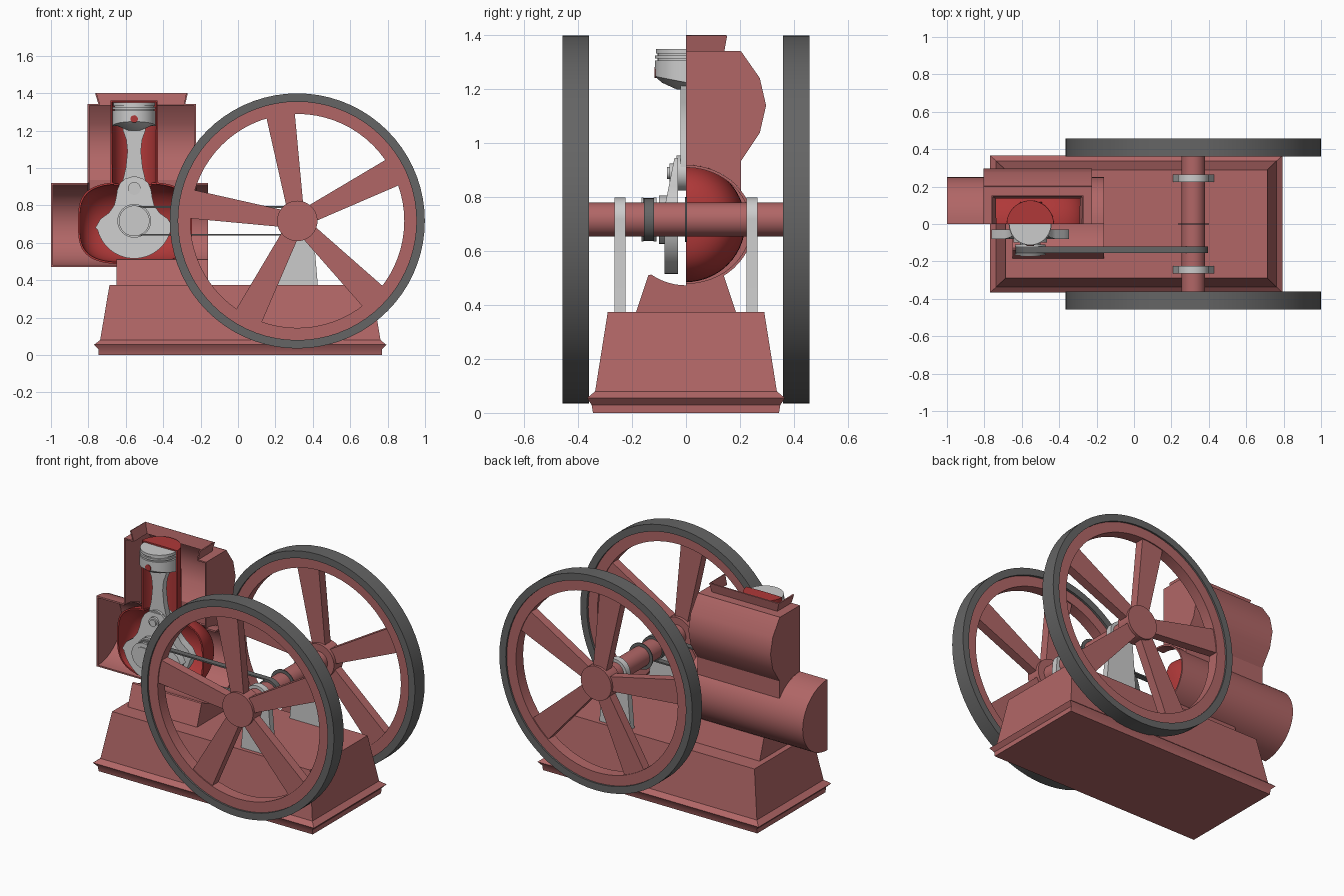
import bpy, bmesh
from math import sin, cos, pi, radians, hypot, sqrt

if "Cube" in bpy.data.objects:
    bpy.data.objects.remove(bpy.data.objects["Cube"])


def material(name, rgb):
    m = bpy.data.materials.new(name)
    m.diffuse_color = (*rgb, 1)
    m.use_nodes = True
    m.node_tree.nodes["Principled BSDF"].inputs["Base Color"].default_value = m.diffuse_color
    return m


PAINT = material("red_paint", (0.44, 0.134, 0.134))
BRIGHT = material("bright_red", (0.43, 0.04, 0.04))
DARK = material("dark_grey", (0.13, 0.13, 0.13))
STEEL = material("steel_grey", (0.58, 0.58, 0.58))


def make(name, verts, faces, mat=STEEL, thick=0, angle=30):
    bm = bmesh.new()
    vs = [bm.verts.new(v) for v in verts]
    for f in faces:
        bm.faces.new([vs[i] for i in f])
    bmesh.ops.remove_doubles(bm, verts=bm.verts, dist=1e-5)
    bmesh.ops.recalc_face_normals(bm, faces=bm.faces)
    me = bpy.data.meshes.new(name)
    bm.to_mesh(me)
    bm.free()
    ob = bpy.data.objects.new(name, me)
    bpy.context.collection.objects.link(ob)
    me.materials.append(mat)
    bpy.ops.object.select_all(action='DESELECT')
    ob.select_set(True)
    bpy.context.view_layer.objects.active = ob
    if thick:
        s = ob.modifiers.new("shell", 'SOLIDIFY')
        s.thickness, s.offset = thick, 0
        bpy.ops.object.modifier_apply(modifier=s.name)
    bpy.ops.object.shade_smooth_by_angle(angle=radians(angle))
    return ob


def grid(name, rows, mat=STEEL, wrap=False, loop=False, caps=False, thick=0, skip=None):
    """Skin a list of point rows; wrap closes each row, loop joins last row to first."""
    n, m = len(rows), len(rows[0])
    verts = [v for r in rows for v in r]
    faces = []
    for i in range(n if loop else n - 1):
        for j in range(m if wrap else m - 1):
            k, l = (i + 1) % n, (j + 1) % m
            f = (i * m + j, i * m + l, k * m + l, k * m + j)
            c = [sum(verts[q][a] for q in f) / 4 for a in range(3)]
            if not (skip and skip(*c)):
                faces.append(f)
    if caps:
        faces += [tuple(range(m)), tuple(range((n - 1) * m, n * m))]
    return make(name, verts, faces, mat, thick)


def prism(name, pts, axis, a, b, mat=STEEL):
    """Extrude a polygon: axis x takes (y, z) points, axis y takes (x, z) points."""
    put = (lambda p, d: (d, p[0], p[1])) if axis == 'x' else (lambda p, d: (p[0], d, p[1]))
    return grid(name, [[put(p, d) for p in pts] for d in (a, b)], mat, wrap=True, caps=True)


def arc(cx, cz, rx, rz, a0, a1, n):
    return [(cx + rx * cos(radians(a0 + (a1 - a0) * i / n)),
             cz + rz * sin(radians(a0 + (a1 - a0) * i / n))) for i in range(n + 1)]


def cyl(name, x, z, r, y0, y1, mat=STEEL, n=40):
    return prism(name, arc(x, z, r, r, 0, 360, n)[:-1], 'y', y0, y1, mat)


def ring(name, x, z, profile, mat=STEEL, n=72):
    """Revolve a closed (radius, y) profile about a y axis."""
    rows = [[(px, y, pz) for px, pz in arc(x, z, r, r, 0, 360, n)[:-1]] for r, y in profile]
    return grid(name, rows, mat, wrap=True, loop=True)


# Base with moulded foot
levels = [(-.745, .77, .345, 0), (-.745, .77, .35, .03), (-.77, .793, .367, .055),
          (-.737, .762, .337, .08), (-.687, .713, .29, .375)]
grid("base", [[(a, -y, z), (b, -y, z), (b, y, z), (a, y, z)] for a, b, y, z in levels],
     PAINT, wrap=True, caps=True)

# Engine pedestal with cradle
prism("engine_pedestal", [(-.185, .375), (.185, .375)] + [(.14, .51)]
      + arc(0, .695, .225, .222, -55, -125, 12) + [(-.14, .51)], 'x', -.65, -.16, PAINT)

# Outer crankcase shell, cut in half at y = 0 and open under the jacket
CX, CZ = -.55, .695
grid("crankcase_shell", [[(x, y, z) for y, z in arc(0, CZ, .245, .22, 90, -90, 24)]
                         for x in (-1, -.805, -.225, -.16)], PAINT, thick=.01,
     skip=lambda x, y, z: -.8 < x < -.23 and z > .835)
prism("crankcase_end", arc(0, CZ, .25, .225, -90, 90, 24), 'x', -1, -.99, PAINT)

# Water jacket: bulged back wall, end walls, top with opening and flared lip
bulge = [(.2, 1.34), (.27, 1.24), (.293, 1.14), (.27, 1.04), (.2, .935), (.2, .82)]
grid("jacket_wall", [[(x, y, z) for y, z in bulge] for x in (-.805, -.225)], PAINT, thick=.008)
for tag, x in (("left", -.805), ("right", -.235)):
    prism("jacket_end_" + tag, [(0, 1.34)] + bulge + arc(0, CZ, .25, .225, 37, 90, 8),
          'x', x, x + .01, PAINT)
for tag, x0, x1, y0 in (("left", -.805, -.74, 0), ("right", -.287, -.225, 0), ("back", -.74, -.287, .137)):
    grid("jacket_top_" + tag, [[(x0, y0, 1.338), (x1, y0, 1.338)], [(x0, .2, 1.338), (x1, .2, 1.338)]],
         PAINT, thick=.008)
grid("hopper_lip", [[(a, 0, z), (a, y, z), (b, y, z), (b, 0, z)]
                    for a, b, y, z in ((-.74, -.287, .138, 1.335), (-.76, -.273, .15, 1.4))],
     PAINT, thick=.008)

# Bright inner crank chamber, open where the bore enters
BX, BZ, BR = -.555, .705, .122
rows = []
for i in range(49):
    t = pi * i / 48
    r = .215 * max(sin(t), 0) ** .6
    x = -.55 + .3 * (1 if cos(t) > 0 else -1) * abs(cos(t)) ** .6
    rows.append([(x, y, z) for y, z in arc(0, BZ, r, r, -90, 90, 28)])
grid("crank_chamber", rows, BRIGHT, thick=.01,
     skip=lambda x, y, z: z > .8 and hypot(x - BX, y) < BR - .012)

# Bright half cylinder bore with head
half = arc(BX, 0, BR, BR, 0, 180, 24)
bore = [[(x, y, BZ + sqrt(.215 ** 2 - y * y)) for x, y in half]]
bore += [[(x, y, 1.357) for x, y in half], [(BX, 0, 1.357)] * len(half)]
grid("cylinder_bore", bore, BRIGHT, thick=.01)

# Piston with ring grooves and cut-away skirt
prof = [(0, 1.35), (.112, 1.35), (.112, 1.332), (.105, 1.332), (.105, 1.326), (.115, 1.326),
        (.115, 1.314), (.105, 1.314), (.105, 1.306), (.115, 1.306), (.115, 1.225), (.09, 1.225),
        (.035, 1.2), (0, 1.2)]
rows = [[(BX + px, py, z + (.2 * abs(py) if z == 1.225 and r > .1 else 0))
         for px, py in arc(0, 0, r, r, 0, 360, 48)[:-1]] for r, z in prof]
grid("piston", rows, wrap=True)
cyl("piston_pin", BX, 1.262, .02, -.117, .117, BRIGHT, 24)

# Connecting rod
side = [(.065, 1.24), (.06, 1.2), (.042, 1.15), (.036, 1.09), (.045, 1.0), (.062, .93), (.06, .87)]
prism("connecting_rod", [(BX + x, z) for x, z in side] + [(BX - x, z) for x, z in reversed(side)],
      'y', -.02, .02)
cyl("rod_big_end", BX, .89, .065, -.035, .035)
cyl("crank_pin", BX, .89, .022, -.07, .07, STEEL, 32)
ring("crank_pin_collar", BX, .89, [(.022, -.062), (.034, -.062), (.034, .062), (.022, .062)], STEEL, 32)

# Crank webs, thinning towards the pin, with counterweights
side = [(.045, .945), (.075, .92), (.09, .885), (.097, .84), (.107, .8), (.135, .76), (.18, .728), (.208, .68)]
web = [(BX - x, z) for x, z in reversed(side)] + [(BX + x, z) for x, z in side]
web += arc(BX, .718, .202, .202, -14, -166, 28)
for tag, s in (("front", -1), ("back", 1)):
    grid("crank_web_" + tag, [[(x, s * .03, z) for x, z in web],
                              [(x, s * (.08 - max(0, z - .76) * .2), z) for x, z in web]],
         wrap=True, caps=True)
    cyl("crank_boss_" + tag, BX, .717, .09, s * .07, s * .1)

# Crank pulley
cyl("crank_journal", BX, .717, .055, -.17, .13)
ring("crank_pulley", BX, .717, [(.05, -.165), (.082, -.165), (.082, -.157), (.07, -.155), (.07, -.122),
                                (.082, -.12), (.082, -.11), (.05, -.11)], STEEL, 40)

# Main shaft, pulley and centre disc
SX, SZ = .317, .717
cyl("main_shaft", SX, SZ, .063, -.375, .375, PAINT)
cyl("shaft_centre_disc", SX, SZ, .083, -.003, .003, DARK)
ring("shaft_pulley", SX, SZ, [(.06, -.155), (.071, -.155), (.071, -.12), (.06, -.12)], DARK, 40)

# Drive belt
rows = [[(x, y, z) for x, z in arc(SX, SZ, r, r, -90, 90, 20) + arc(BX, SZ, r, r, 90, 270, 20)]
        for r, y in ((.07, -.156), (.079, -.156), (.079, -.119), (.07, -.119))]
grid("drive_belt", rows, DARK, wrap=True, loop=True)

# Bearing posts and flywheels, one of each per side
for tag, s in (("front", -1), ("back", 1)):
    prism("bearing_post_" + tag, [(SX - .11, .37), (SX + .11, .37)] + arc(SX, SZ, .082, .082, -5, 185, 28),
          'y', s * .225, s * .265)

    def wheel(name, prof, mat):
        ring(name + "_" + tag, SX, SZ, [(r, s * y) for r, y in prof], mat)

    wheel("flywheel_tyre", [(.637, .36), (.682, .36), (.682, .458), (.637, .458)], DARK)
    wheel("flywheel_rim", [(.572, .375), (.638, .375), (.638, .447), (.572, .447)], PAINT)
    cyl("flywheel_hub_" + tag, SX, SZ, .108, s * .362, s * .456, PAINT)
    for k in range(5):
        a = radians(99 + 72 * k)
        pts = [(.08, -.045), (.59, -.078), (.59, .078), (.08, .045)]
        prism(f"flywheel_spoke_{tag}_{k + 1}",
              [(SX + u * cos(a) - v * sin(a), SZ + u * sin(a) + v * cos(a)) for u, v in pts],
              'y', s * .382, s * .44, PAINT)
